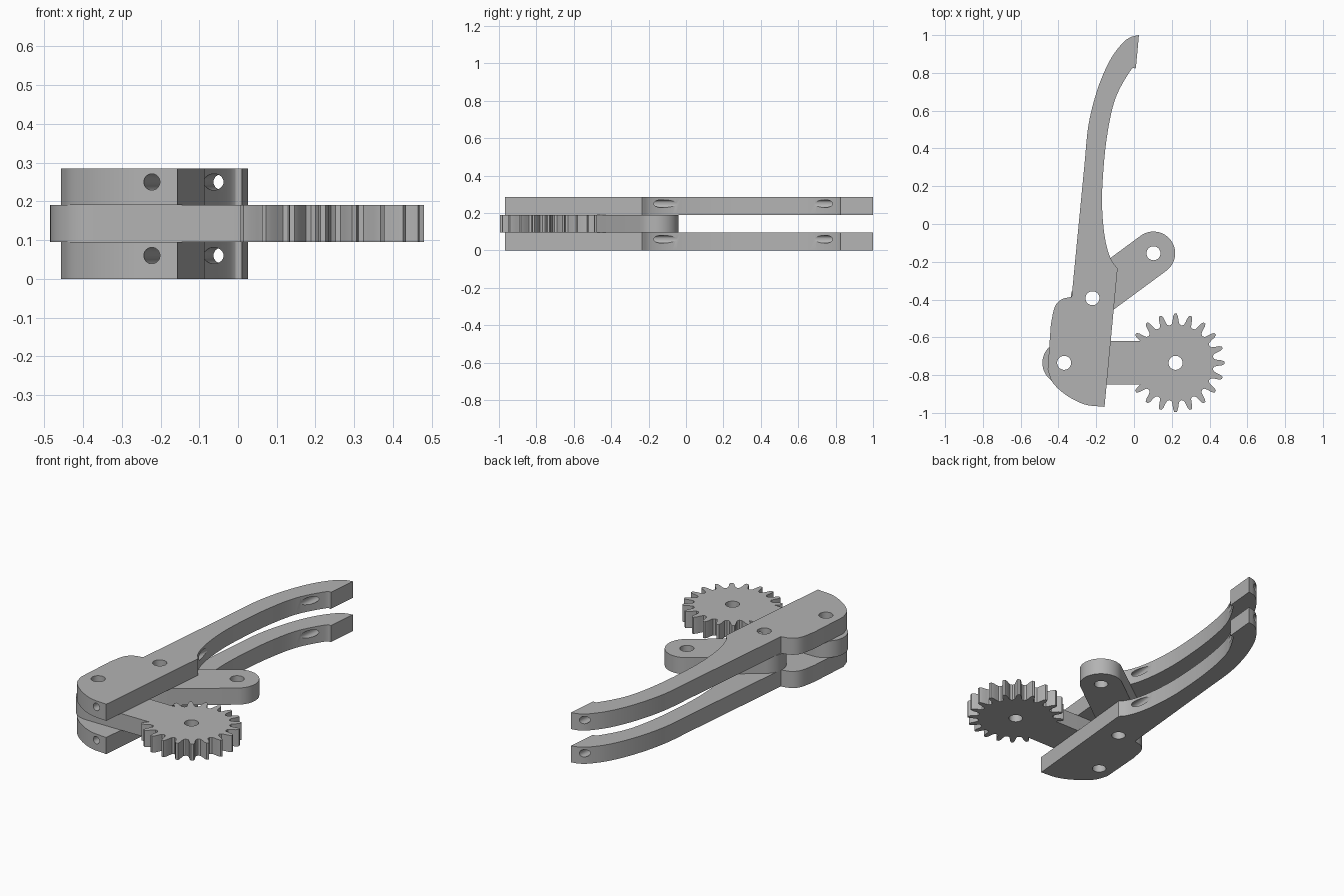
import bpy
import bmesh
from math import sin, cos, pi, radians, atan2
from mathutils import Vector, Matrix

if "Cube" in bpy.data.objects:
    bpy.data.objects.remove(bpy.data.objects["Cube"], do_unlink=True)

THICK = 0.095
BAR_R = 0.115
PIN_R = 0.037
JAW_PIN = Vector((-0.22, -0.393))
REAR_PIN = Vector((-0.37, -0.735))
GEAR_PIN = Vector((0.22, -0.735))
LINK_PIN = Vector((0.103, -0.155))

GREY = (0.45, 0.45, 0.45, 1.0)
metal = bpy.data.materials.new("plain grey")
metal.use_nodes = True
metal.diffuse_color = GREY
metal.node_tree.nodes["Principled BSDF"].inputs["Base Color"].default_value = GREY


def spline(points, steps=6):
    """Smooth curve through the points."""
    p = [Vector(q) for q in points]
    p = [2 * p[0] - p[1]] + p + [2 * p[-1] - p[-2]]
    out = []
    for a, b, c, d in zip(p, p[1:], p[2:], p[3:]):
        for i in range(steps):
            t = i / steps
            out.append(b + (c - a) * t / 2 + (2 * a - 5 * b + 4 * c - d) * t * t / 2
                       + (3 * b - a - 3 * c + d) * t ** 3 / 2)
    return out + [p[-2]]


def arc(centre, radius, start, end, steps=24):
    angles = [start + (end - start) * i / steps for i in range(steps + 1)]
    return [centre + radius * Vector((cos(a), sin(a))) for a in angles]


def plate(name, outline, z):
    """Extruded flat plate."""
    bm = bmesh.new()
    face = bm.faces.new([bm.verts.new((p[0], p[1], z)) for p in outline])
    up = bmesh.ops.extrude_face_region(bm, geom=[face])["geom"]
    moved = [v for v in up if isinstance(v, bmesh.types.BMVert)]
    bmesh.ops.translate(bm, verts=moved, vec=(0, 0, THICK))
    bmesh.ops.recalc_face_normals(bm, faces=bm.faces)
    mesh = bpy.data.meshes.new(name)
    bm.to_mesh(mesh)
    bm.free()
    mesh.materials.append(metal)
    obj = bpy.data.objects.new(name, mesh)
    bpy.context.collection.objects.link(obj)
    return obj


def drill(obj, centre, direction, radius, length):
    """Round hole along a direction, cut through the object."""
    turn = Vector(direction).to_track_quat("Z", "Y").to_matrix().to_4x4()
    bm = bmesh.new()
    bmesh.ops.create_cone(bm, cap_ends=True, segments=40, radius1=radius, radius2=radius,
                          depth=length, matrix=Matrix.Translation(centre) @ turn)
    mesh = bpy.data.meshes.new("drill")
    bm.to_mesh(mesh)
    bm.free()
    mesh.materials.append(metal)
    cutter = bpy.data.objects.new("drill", mesh)
    cutter.hide_render = True
    bpy.context.collection.objects.link(cutter)
    cut = obj.modifiers.new("hole", "BOOLEAN")
    cut.operation = "DIFFERENCE"
    cut.solver = "EXACT"
    cut.object = cutter
    bpy.context.view_layer.objects.active = obj
    bpy.ops.object.modifier_apply(modifier=cut.name)
    bpy.data.objects.remove(cutter, do_unlink=True)


def finish(obj, pins):
    for pin in pins:
        drill(obj, (pin.x, pin.y, 0.14), (0, 0, 1), PIN_R, 1)
    bpy.ops.object.select_all(action="DESELECT")
    obj.select_set(True)
    bpy.context.view_layer.objects.active = obj
    bpy.ops.object.shade_smooth_by_angle(angle=radians(25))


# Jaw outline: inner curve, rounded heel, shoulder, outer curve to the tip
inner = spline([(0.01, 0.825), (-0.02, 0.81), (-0.1, 0.66), (-0.145, 0.45), (-0.167, 0.21),
                (-0.167, 0.05), (-0.15, -0.095), (-0.12, -0.19), (-0.087, -0.235)])
heel = spline([(-0.156, -0.968), (-0.262, -0.955), (-0.36, -0.905), (-0.43, -0.84),
               (-0.457, -0.77)])
shoulder = spline([(-0.44, -0.53), (-0.42, -0.44), (-0.384, -0.4), (-0.33, -0.385)])
outer = spline([(-0.262, 0.317), (-0.24, 0.53), (-0.193, 0.714), (-0.13, 0.862),
                (-0.066, 0.952), (-0.02, 0.988), (0.026, 1.0)])

# Two matching jaws, each with a slanted lengthwise bore
for name, z in (("lower_jaw", 0), ("upper_jaw", 2 * THICK)):
    jaw = plate(name, inner + heel + shoulder + outer, z)
    drill(jaw, (-0.132, 0, z + 0.06), (0.094, 1, 0), 0.021, 3)
    finish(jaw, (JAW_PIN, REAR_PIN))

# Gear arm: toothed wheel joined to a round-ended bar
TEETH = 20
tooth = [(-0.5, 0.2), (-0.31, 0.206), (-0.23, 0.222), (-0.17, 0.245), (-0.08, 0.26),
         (0.08, 0.26), (0.17, 0.245), (0.23, 0.222), (0.31, 0.206)]
wheel = []
for k in range(-8, 9):
    for offset, radius in tooth:
        a = (k + offset) * 2 * pi / TEETH
        p = radius * Vector((cos(a), sin(a)))
        if p.x > 0 or abs(p.y) > BAR_R + 0.002:
            wheel.append(GEAR_PIN + p)
join = Vector((-0.188, BAR_R))
outline = wheel + [GEAR_PIN + join] + arc(REAR_PIN, BAR_R, pi / 2, 3 * pi / 2)
outline.append(GEAR_PIN + Vector((join.x, -join.y)))
finish(plate("gear_arm", outline, THICK), (GEAR_PIN, REAR_PIN))

# Link arm: bar with two round ends
along = LINK_PIN - JAW_PIN
a = atan2(along.y, along.x)
link = arc(LINK_PIN, BAR_R, a - pi / 2, a + pi / 2) + arc(JAW_PIN, BAR_R, a + pi / 2, a + 3 * pi / 2)
finish(plate("link_arm", link, THICK), (JAW_PIN, LINK_PIN))
